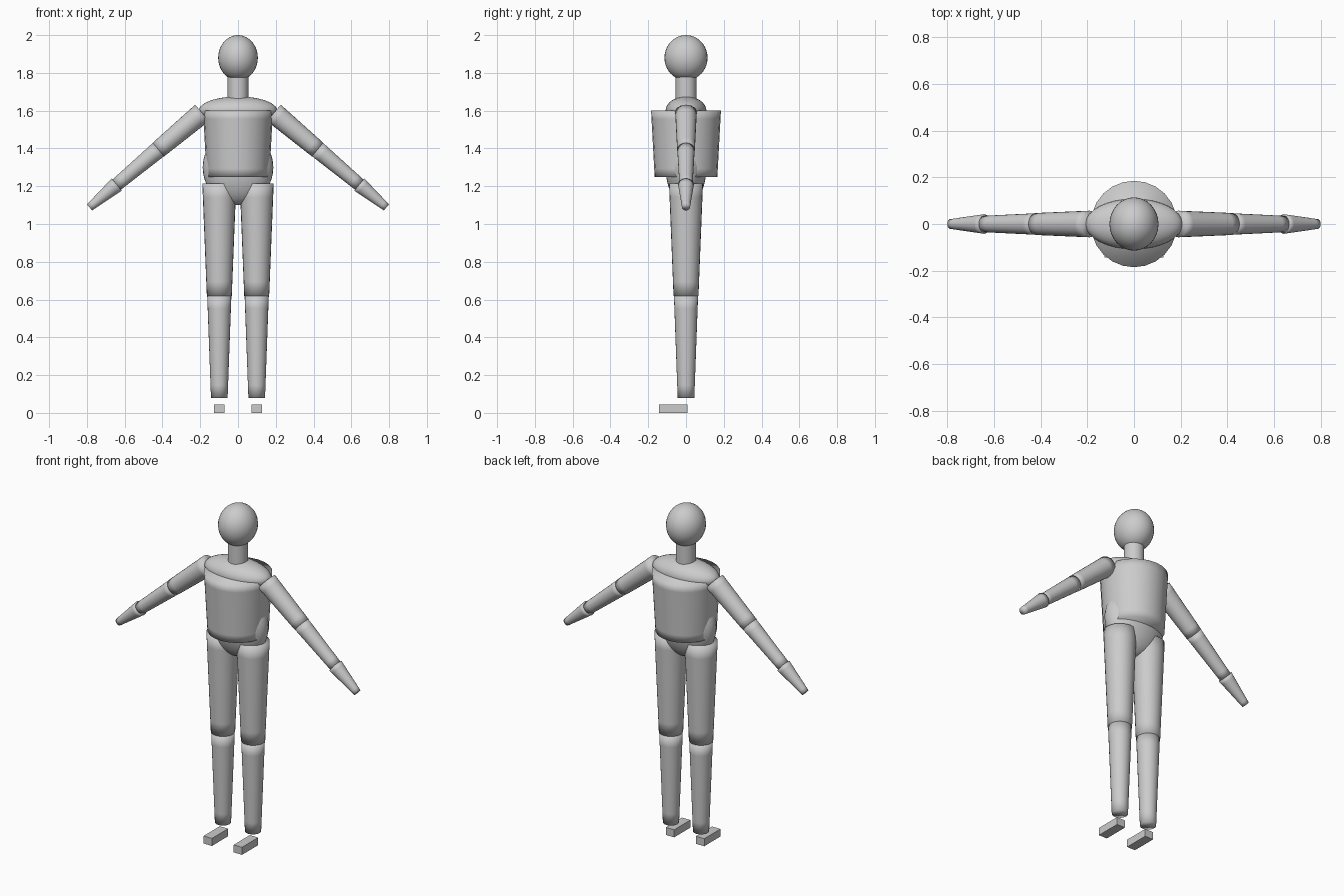
import bpy, bmesh, math
from mathutils import Vector, Matrix

cube = bpy.data.objects.get("Cube")
if cube:
    bpy.data.objects.remove(cube, do_unlink=True)

grey = bpy.data.materials.new("plain_grey")
grey.use_nodes = True
grey.diffuse_color = (0.6, 0.6, 0.6, 1)
grey.node_tree.nodes["Principled BSDF"].inputs["Base Color"].default_value = grey.diffuse_color


def finish(name, bm, smooth=True):
    mesh = bpy.data.meshes.new(name)
    bmesh.ops.recalc_face_normals(bm, faces=bm.faces)
    for f in bm.faces:
        f.smooth = smooth
    bm.to_mesh(mesh)
    bm.free()
    mesh.materials.append(grey)
    obj = bpy.data.objects.new(name, mesh)
    bpy.context.collection.objects.link(obj)
    return obj


def ellipsoid(name, z, radii):
    bm = bmesh.new()
    mat = Matrix.Translation((0, 0, z)) @ Matrix.Diagonal((*radii, 1))
    bmesh.ops.create_uvsphere(bm, u_segments=32, v_segments=20, radius=1, matrix=mat)
    return finish(name, bm)


def limb(name, start, end, r_start, r_end, sides=24):
    """Capped tapered tube from start to end, with softly shaded rims."""
    a, b = Vector(start), Vector(end)
    axis = b - a
    bm = bmesh.new()
    bmesh.ops.create_cone(bm, cap_ends=True, segments=sides, radius1=r_start,
                          radius2=r_end, depth=axis.length)
    long_edges = [e for e in bm.edges if e.verts[0].co.z * e.verts[1].co.z < 0]
    bmesh.ops.subdivide_edges(bm, edges=long_edges, cuts=7, use_grid_fill=True)
    turn = axis.to_track_quat('Z', 'Y').to_matrix().to_4x4()
    bm.transform(Matrix.Translation((a + b) / 2) @ turn)
    return finish(name, bm)


# Head, neck and trunk
ellipsoid("head", 1.88, (0.105, 0.114, 0.12))
limb("neck", (0, 0, 1.6), (0, 0, 1.8), 0.055, 0.055)
ellipsoid("shoulders", 1.6, (0.208, 0.108, 0.075))
limb("chest", (0, 0, 1.25), (0, 0, 1.6), 0.166, 0.185)
ellipsoid("pelvis", 1.3, (0.187, 0.108, 0.2))

# Arms and legs on both sides
slope = math.radians(40)
for side, s in (("left", 1), ("right", -1)):
    along = Vector((s * math.cos(slope), 0, -math.sin(slope)))
    shoulder = Vector((s * 0.19, 0, 1.588))
    elbow = shoulder + along * 0.302
    wrist = elbow + along * 0.288
    tip = wrist + along * 0.188
    limb(side + "_upper_arm", shoulder, elbow, 0.057, 0.047)
    limb(side + "_forearm", elbow, wrist, 0.046, 0.035)
    limb(side + "_hand", wrist, tip, 0.042, 0.021)

    x = s * 0.099
    limb(side + "_thigh", (x, 0, 1.215), (x, 0, 0.62), 0.09, 0.066)
    limb(side + "_shin", (x, 0, 0.62), (x, 0, 0.08), 0.064, 0.044)

    bm = bmesh.new()
    place = Matrix.Translation((x, -0.067, 0.0225)) @ Matrix.Diagonal((0.055, 0.152, 0.045, 1))
    bmesh.ops.create_cube(bm, size=1, matrix=place)
    finish(side + "_foot", bm, smooth=False)
